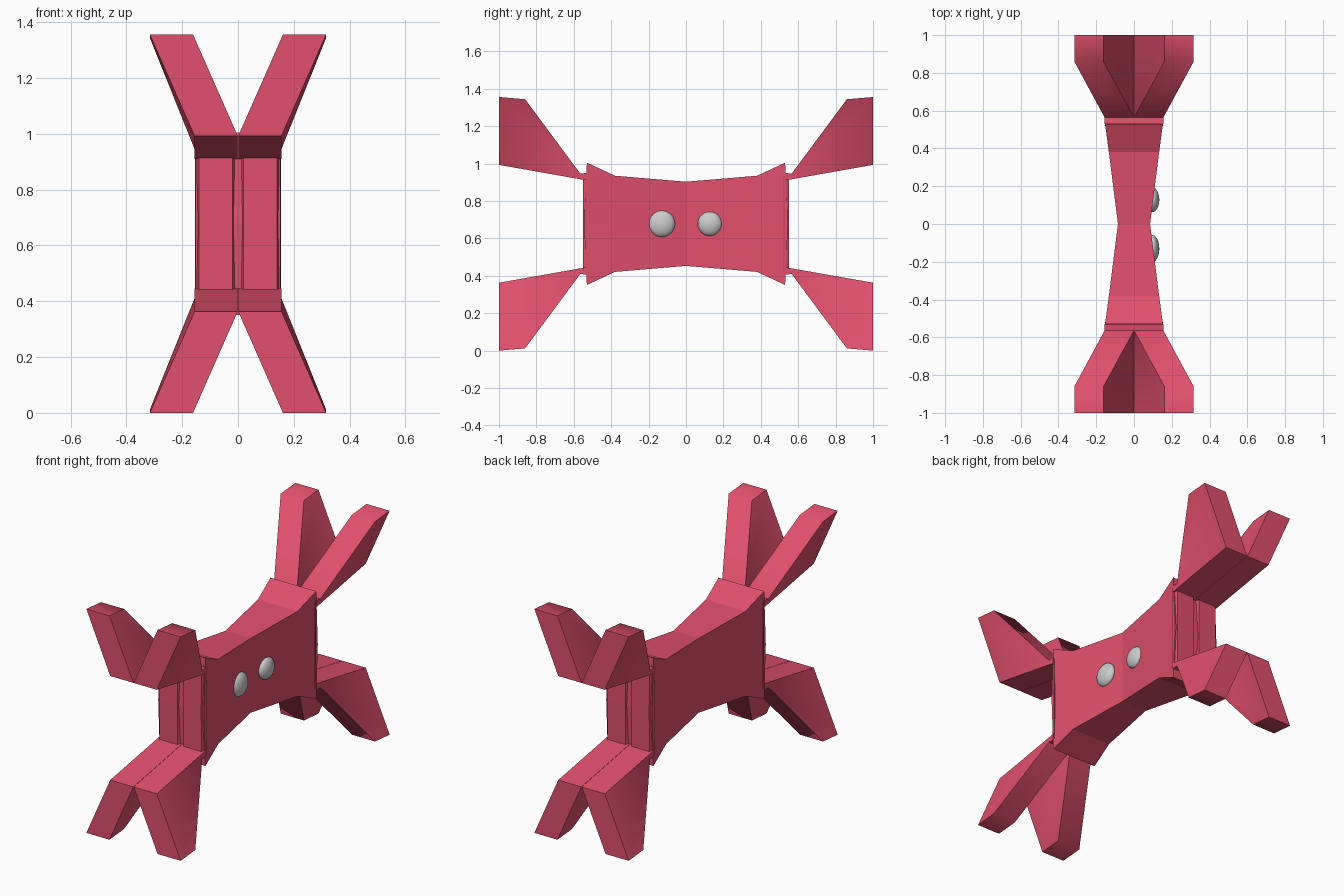
import bpy, bmesh
from mathutils import Vector

if "Cube" in bpy.data.objects:
    bpy.data.objects.remove(bpy.data.objects["Cube"])

MID = 0.678  # height of the horizontal symmetry plane

red = bpy.data.materials.new("red")
red.diffuse_color = (0.75, 0.08, 0.15, 1)
red.use_nodes = True
red.node_tree.nodes["Principled BSDF"].inputs["Base Color"].default_value = red.diffuse_color


def make(name, verts, faces, smooth=None):
    mesh = bpy.data.meshes.new(name)
    mesh.from_pydata(verts, [], faces)
    bm = bmesh.new()
    bm.from_mesh(mesh)
    bmesh.ops.recalc_face_normals(bm, faces=bm.faces)
    bm.to_mesh(mesh)
    bm.free()
    ob = bpy.data.objects.new(name, mesh)
    bpy.context.collection.objects.link(ob)
    mesh.materials.append(red)
    if smooth:
        bpy.ops.object.select_all(action='DESELECT')
        ob.select_set(True)
        bpy.context.view_layer.objects.active = ob
        bpy.ops.object.shade_smooth_by_angle(angle=smooth)
    return ob


# Waisted body: stations of (y, half width, half height, y at mid height)
half = [(0.38, 0.133, 0.257, 0.38), (0.53, 0.153, 0.327, 0.545)]
stations = [(-y, w, h, -m) for y, w, h, m in reversed(half)]
stations += [(0, 0.085, 0.225, 0)] + half
verts, faces = [], []
for y, w, h, m in stations:
    verts += [(w, y, MID + h), (w, m, MID), (w, y, MID - h),
              (-w, y, MID - h), (-w, m, MID), (-w, y, MID + h)]
for s in range(len(stations) - 1):
    for i in range(6):
        j = (i + 1) % 6
        faces.append((s * 6 + i, s * 6 + j, s * 6 + 6 + j, s * 6 + 6 + i))
for b in (0, (len(stations) - 1) * 6):
    faces += [(b, b + 1, b + 4, b + 5), (b + 1, b + 2, b + 3, b + 4)]
make("body", verts, faces)

# Leg side profile: (y, height above middle, outward shift)
profile = [(0.53, 0.232, 0), (0.53, 0.272, 0), (0.565, 0.268, 0),
           (0.86, 0.666, 0.16), (1.0, 0.678, 0.16), (1.0, 0.315, 0)]
n = len(profile)
for sx in (-1, 1):
    for sy in (-1, 1):
        # Shoulder column joining the upper and lower leg
        col = [(sx * x, sy * y, MID + z) for z, y in ((-0.26, 0.55), (0, 0.552), (0.26, 0.55))
               for x, y in ((0.004, 0.52), (0.02, y), (0.14, y), (0.155, 0.52))]
        cf = [(0, 1, 2, 3), (8, 9, 10, 11)]
        cf += [(k + i, k + (i + 1) % 4, k + 4 + (i + 1) % 4, k + 4 + i)
               for k in (0, 4) for i in range(4)]
        make("shoulder", col, cf, 0.7)
        for sz in (-1, 1):
            v = [(sx * (x + s), sy * y, MID + sz * z)
                 for x in (0.001, 0.156) for y, z, s in profile]
            f = [(i, (i + 1) % n, n + (i + 1) % n, n + i) for i in range(n)]
            for b in (0, n):
                f += [(b, b + 1, b + 2), (b, b + 2, b + 5), (b + 2, b + 3, b + 4, b + 5)]
            make("upper_leg" if sz > 0 else "lower_leg", v, f, 0.9)

# Two flattened eyes on the right side
for y, r in ((-0.13, 0.071), (0.128, 0.065)):
    bpy.ops.mesh.primitive_uv_sphere_add(segments=32, ring_count=16, radius=1,
                                         location=(0.098, y, MID))
    eye = bpy.context.object
    eye.name = "eye"
    eye.scale = (0.036, r, r)
    bpy.ops.object.shade_smooth()
